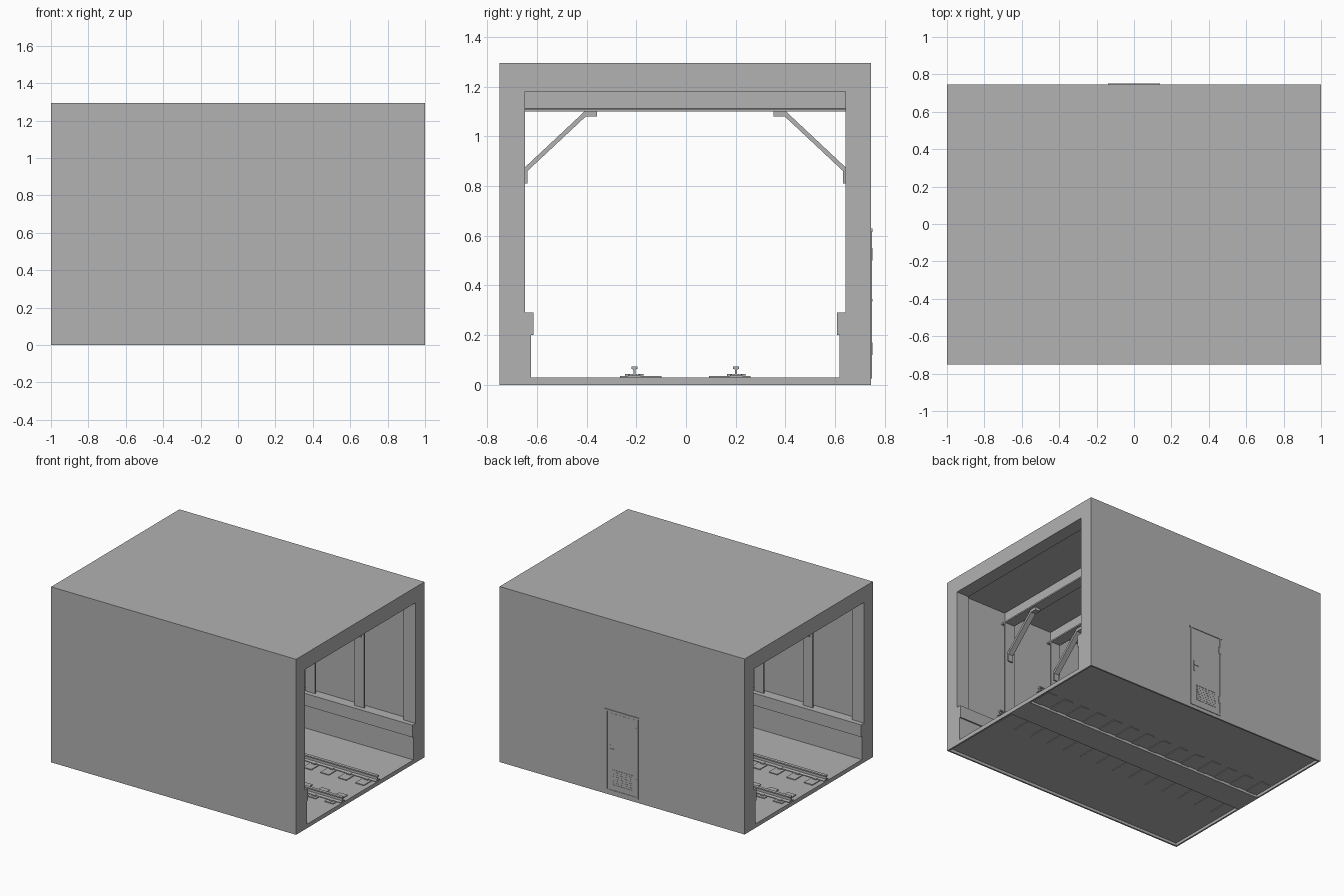
import bpy, bmesh
from mathutils import Vector

cube = bpy.data.objects.get("Cube")
if cube:
    bpy.data.objects.remove(cube, do_unlink=True)

# One flat concrete colour
GREY = (0.445, 0.445, 0.445, 1)
mat = bpy.data.materials.new("concrete_grey")
mat.use_nodes = True
mat.diffuse_color = GREY
mat.node_tree.nodes["Principled BSDF"].inputs["Base Color"].default_value = GREY

CY = -0.003          # centre line of the tunnel
BACK = 0.745         # outer face of the back wall


def extrude(name, pts, axis, a, b):
    """Extrude a 2D outline along an axis, the outline lying in the other two."""
    others = [i for i in range(3) if i != axis]
    bm = bmesh.new()
    verts = []
    for u, v in pts:
        p = Vector()
        p[axis], p[others[0]], p[others[1]] = a, u, v
        verts.append(bm.verts.new(p))
    face = bm.faces.new(verts)
    move = Vector()
    move[axis] = b - a
    out = bmesh.ops.extrude_face_region(bm, geom=[face], use_keep_orig=True)
    new = [g for g in out["geom"] if isinstance(g, bmesh.types.BMVert)]
    bmesh.ops.translate(bm, verts=new, vec=move)
    bmesh.ops.recalc_face_normals(bm, faces=bm.faces)
    mesh = bpy.data.meshes.new(name)
    bm.to_mesh(mesh)
    bm.free()
    mesh.materials.append(mat)
    obj = bpy.data.objects.new(name, mesh)
    bpy.context.collection.objects.link(obj)
    return obj


def box(name, x0, x1, y0, y1, z0, z1):
    return extrude(name, [(x0, y0), (x1, y0), (x1, y1), (x0, y1)], 2, z0, z1)


def mirrored(half, c=0):
    """Close a half outline with its mirror image about the line u = c."""
    return half + [(2 * c - u, v) for u, v in reversed(half)]


# Concrete shell: thicker portals at both ends, recessed walls between
def arch(wall, ceiling):
    return mirrored([(CY - 0.748, 1.295), (CY - 0.748, 0.02), (CY - 0.62, 0.02),
                     (CY - 0.62, 0.2), (CY - 0.61, 0.2), (CY - 0.61, 0.29),
                     (CY - wall, 0.29), (CY - wall, ceiling)], CY)[::1]


def shell(name, wall, ceiling, x0, x1):
    half = arch(wall, ceiling)
    n = len(half) // 2
    # reorder so the outline runs inside then outside without crossing
    left, right = half[:n], half[n:]
    extrude(name, left + right, 0, x0, x1)


shell("portal_right", 0.645, 1.18, -1, -0.9)
shell("tunnel_walls", 0.685, 1.2, -0.9, 0.9)
shell("portal_left", 0.645, 1.18, 0.9, 1)

# Floor with a recessed underside, a rim and a central downstand
box("floor", -1, 1, CY - 0.62, CY + 0.62, 0.02, 0.03)
box("floor_spine", -1, 1, -0.1, 0.1, 0, 0.02)
for s, side in ((-1, "right"), (1, "left")):
    box("rim_" + side, min(s, s * 0.988), max(s, s * 0.988),
        CY - 0.748, CY + 0.748, 0, 0.02)
box("rim_front", -0.988, 0.988, CY - 0.748, CY - 0.736, 0, 0.02)
box("rim_back", -0.988, 0.988, CY + 0.736, CY + 0.748, 0, 0.02)

# Steel frames: I-section beam, two columns and two knee braces each
for i, x in enumerate((-0.54, -0.14, 0.14, 0.54)):
    section = mirrored([(x - 0.04, 1.1), (x - 0.04, 1.11), (x - 0.01, 1.112),
                        (x - 0.01, 1.2)], x)
    extrude(f"roof_beam_{i}", section, 1, CY - 0.685, CY + 0.685)
    for s, side in ((-1, "front"), (1, "back")):
        def at(d):
            return CY + s * d
        section = mirrored([(x - 0.04, at(0.645)), (x - 0.04, at(0.655)),
                            (x - 0.01, at(0.656)), (x - 0.01, at(0.686))], x)
        extrude(f"column_{side}_{i}", section, 2, 0.29, 1.11)
        outline = [(0.645, 0.81), (0.635, 0.81), (0.635, 0.86), (0.4, 1.08),
                   (0.355, 1.08), (0.355, 1.1), (0.405, 1.1), (0.645, 0.875)]
        extrude(f"knee_brace_{side}_{i}", [(at(d), z) for d, z in outline],
                0, x - 0.02, x + 0.02)

# Track: two rails on rows of short sleepers with clips
SLEEPERS = 14
for s, side in ((-1, "front"), (1, "back")):
    y = CY + s * 0.205
    rail = mirrored([(y - 0.025, 0.036), (y - 0.025, 0.04), (y - 0.004, 0.044),
                     (y - 0.004, 0.062), (y - 0.012, 0.064), (y - 0.012, 0.073)], y)
    extrude(f"rail_{side}", rail, 0, -1, 1)
    for i in range(SLEEPERS):
        x = -1 + (i + 0.5) * 2 / SLEEPERS
        a, b = sorted((CY + s * 0.095, CY + s * 0.262))
        box(f"sleeper_{side}_{i}", x - 0.035, x + 0.035, a, b, 0.016, 0.036)
        for k in (-1, 1):
            c = y + k * 0.027
            box(f"rail_clip_{side}_{i}", x - 0.014, x + 0.014,
                c - 0.01, c + 0.01, 0.036, 0.044)


# Service door on the back wall
def plate(name, x0, x1, z0, z1, depth):
    return box(name, x0, x1, BACK - 0.004, BACK + depth, z0, z1)


plate("door_leaf", -0.12, 0.12, 0.04, 0.605, 0.001)
for s in (-1, 1):
    plate("door_jamb", s * 0.126 - 0.006, s * 0.126 + 0.006, 0.03, 0.615, 0.004)
plate("door_lintel", -0.14, 0.14, 0.615, 0.628, 0.005)
plate("door_sill", -0.132, 0.132, 0.025, 0.04, 0.004)
plate("handle_plate", 0.088, 0.106, 0.29, 0.37, 0.003)
plate("door_handle", 0.06, 0.1, 0.335, 0.345, 0.005)
for z in (0.12, 0.5):
    plate("door_hinge", -0.132, -0.112, z, z + 0.05, 0.005)

# Vent grille in the lower part of the door
for z in (0.075, 0.185):
    plate("vent_frame_rail", -0.09, 0.08, z, z + 0.006, 0.003)
for x in (-0.09, 0.074):
    plate("vent_frame_stile", x, x + 0.006, 0.075, 0.191, 0.003)
for i in range(6):
    z = 0.09 + i * 0.016
    plate(f"vent_slat_{i}", -0.084, 0.074, z, z + 0.006, 0.002)
